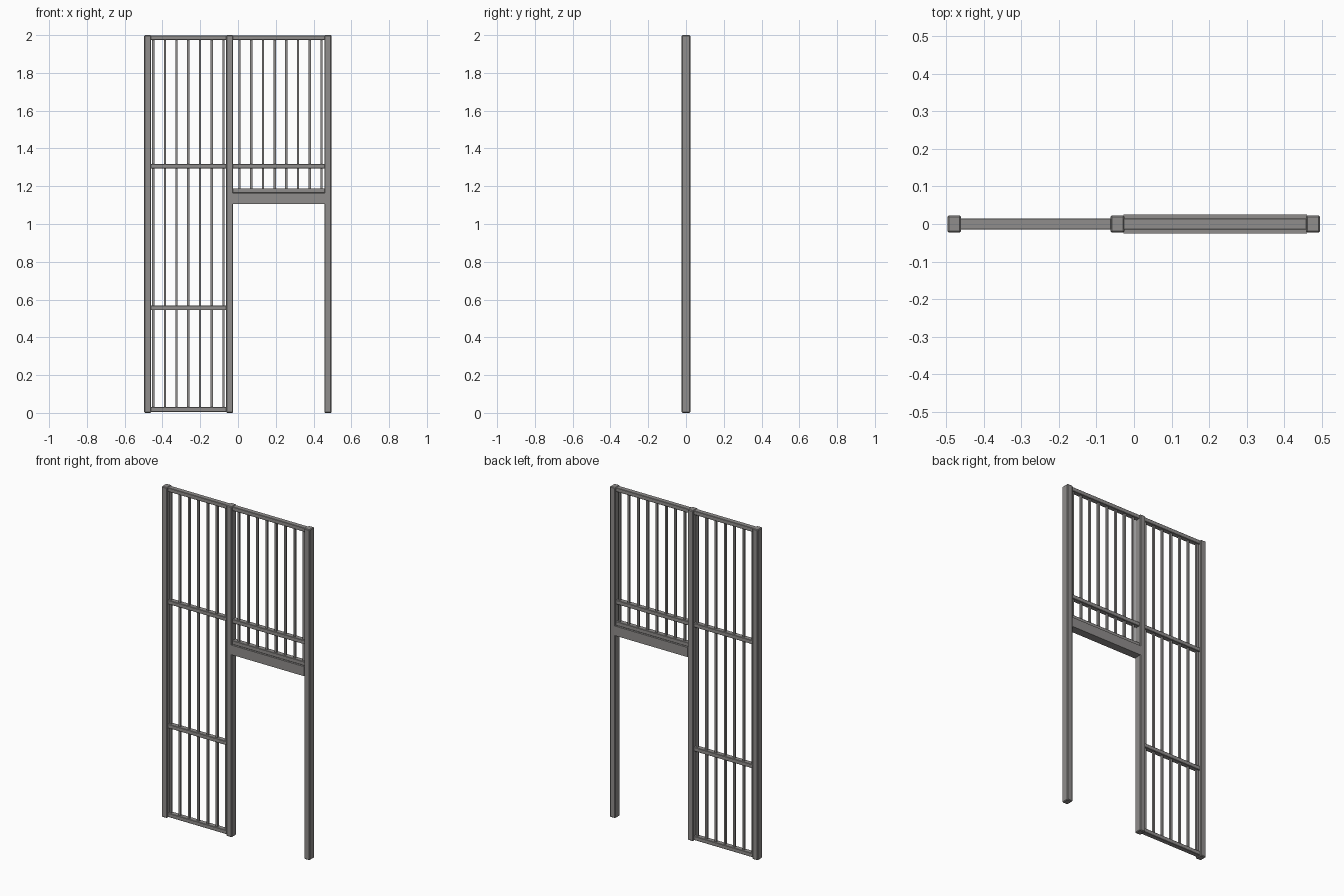
import bpy

if "Cube" in bpy.data.objects:
    bpy.data.objects.remove(bpy.data.objects["Cube"])

steel = bpy.data.materials.new("grey_steel")
steel.diffuse_color = (0.28, 0.27, 0.265, 1)
steel.use_nodes = True
steel.node_tree.nodes["Principled BSDF"].inputs["Base Color"].default_value = steel.diffuse_color


def box(name, x0, x1, half_y, z0, z1, bevel=0.0):
    """Box symmetric in y, with optional chamfered edges."""
    bpy.ops.mesh.primitive_cube_add(size=1, location=((x0 + x1) / 2, 0, (z0 + z1) / 2))
    ob = bpy.context.object
    ob.name = name
    ob.scale = (x1 - x0, 2 * half_y, z1 - z0)
    bpy.ops.object.transform_apply(location=False, rotation=False, scale=True)
    ob.data.materials.append(steel)
    if bevel:
        mod = ob.modifiers.new("chamfer", 'BEVEL')
        mod.width = bevel
        mod.segments = 1
    return ob


def bars(name, first, count, z0, z1):
    """Row of evenly spaced thin square bars."""
    for i in range(count):
        x = first + i * 0.062
        box(f"{name}_{i + 1}", x - 0.006, x + 0.006, 0.006, z0, z1)


# Full-height posts
for name, x in (("left_post", -0.478), ("middle_post", -0.044), ("right_post", 0.476)):
    box(name, x - 0.0185, x + 0.0185, 0.023, 0, 2, 0.004)

# Cross rails of the tall left panel
for i, z in enumerate((0.018, 0.556, 1.306, 1.986)):
    box(f"left_rail_{i + 1}", -0.463, -0.06, 0.015, z - 0.012, z + 0.012, 0.002)

# Cross rails of the short panel over the doorway
for i, z in enumerate((1.177, 1.306, 1.986)):
    box(f"right_rail_{i + 1}", -0.028, 0.46, 0.015, z - 0.012, z + 0.012, 0.002)

# Door lintel
box("lintel", -0.028, 0.46, 0.025, 1.107, 1.165)

# Vertical bars
bars("left_bar", -0.449, 7, 0.006, 1.998)
bars("right_bar", 0.008, 8, 1.16, 1.998)
